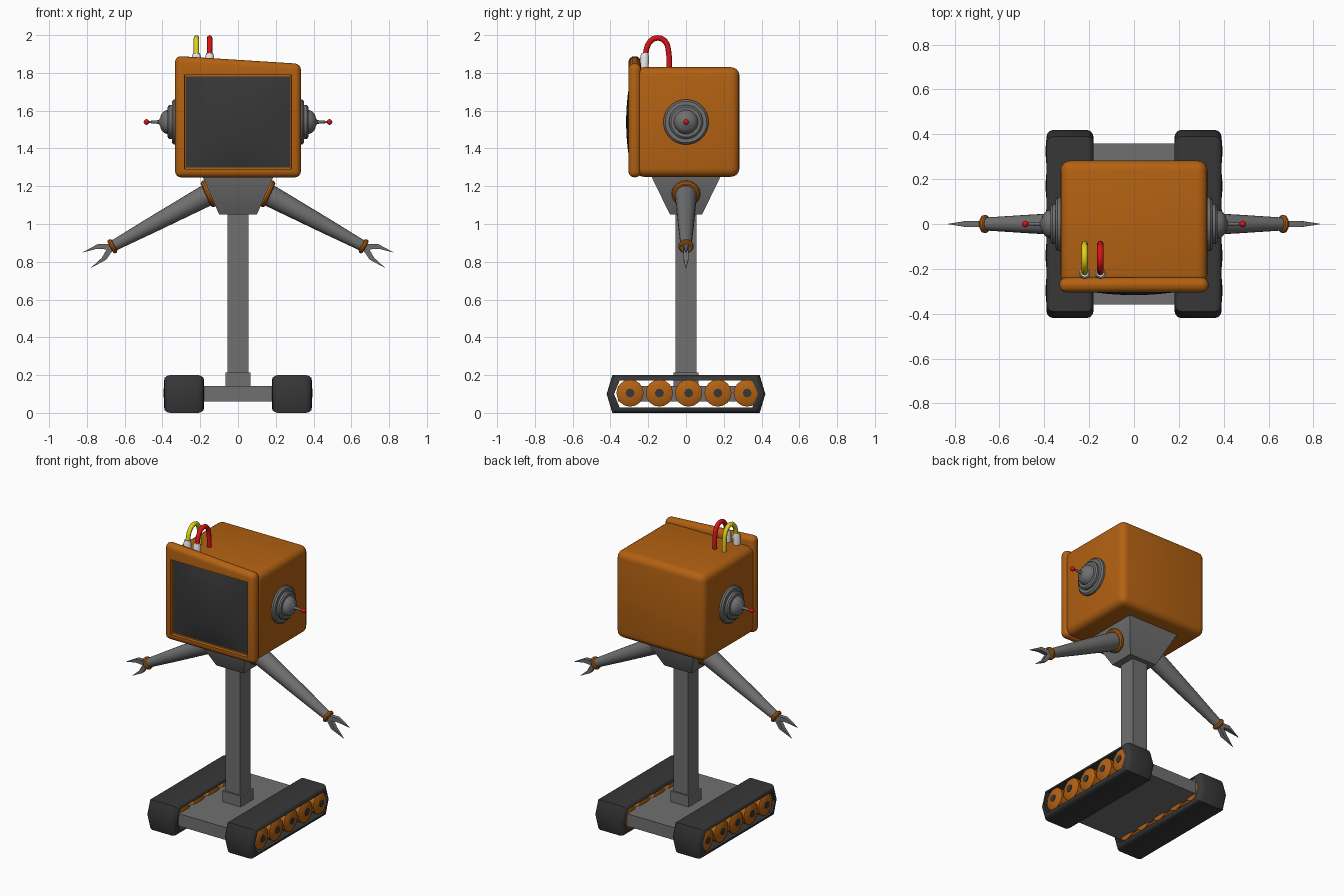
import bpy, bmesh, math
from mathutils import Vector

if "Cube" in bpy.data.objects:
    bpy.data.objects.remove(bpy.data.objects["Cube"])


def mat(name, *rgb):
    m = bpy.data.materials.new(name)
    m.diffuse_color = (*rgb, 1)
    m.use_nodes = True
    m.node_tree.nodes["Principled BSDF"].inputs["Base Color"].default_value = m.diffuse_color
    return m


ORANGE = mat("orange paint", 0.45, 0.12, 0.006)
GREY = mat("grey metal", 0.16, 0.16, 0.16)
DARK = mat("dark rubber", 0.038, 0.038, 0.038)
RED = mat("red", 0.72, 0.006, 0.008)
YELLOW = mat("yellow", 0.75, 0.65, 0.01)
WHITE = mat("white plastic", 0.8, 0.8, 0.8)


def finish(bm, name, material, mirror=False, angle=35):
    bmesh.ops.recalc_face_normals(bm, faces=bm.faces[:])
    me = bpy.data.meshes.new(name)
    bm.to_mesh(me)
    bm.free()
    me.materials.append(material)
    ob = bpy.data.objects.new(name, me)
    bpy.context.collection.objects.link(ob)
    bpy.ops.object.select_all(action='DESELECT')
    ob.select_set(True)
    bpy.context.view_layer.objects.active = ob
    bpy.ops.object.shade_smooth_by_angle(angle=math.radians(angle))
    if mirror:
        ob.modifiers.new("Mirror", 'MIRROR').use_mirror_merge = False
    return ob


def skin(bm, rings, closed=False):
    """Bridge a list of equal vertex rings; cap the ends unless closed."""
    vs = [[bm.verts.new(p) for p in r] for r in rings]
    n = len(vs[0])
    pairs = list(zip(vs, vs[1:])) + ([(vs[-1], vs[0])] if closed else [])
    for a, b in pairs:
        for i in range(n):
            j = (i + 1) % n
            bm.faces.new((a[i], a[j], b[j], b[i]))
    if not closed:
        bm.faces.new(vs[0])
        bm.faces.new(vs[-1])


def lathe(bm, profile, origin, axis, segs=24, closed=False):
    """Turn (distance, radius) pairs about an axis."""
    q = Vector(axis).to_track_quat('Z', 'Y')
    o = Vector(origin)
    angles = [2 * math.pi * i / segs for i in range(segs)]
    skin(bm, [[o + q @ Vector((r * math.cos(a), r * math.sin(a), t)) for a in angles]
              for t, r in profile], closed)


def torus(bm, origin, axis, major, minor):
    prof = [(minor * math.sin(k * math.pi / 5), major + minor * math.cos(k * math.pi / 5))
            for k in range(10)]
    lathe(bm, prof, origin, axis, 24, True)


def rect(hx, hy, z):
    return [(-hx, -hy, z), (hx, -hy, z), (hx, hy, z), (-hx, hy, z)]


def block(bm, lo, hi):
    skin(bm, [[(x, y, z) for x, y in ((lo[0], lo[1]), (hi[0], lo[1]), (hi[0], hi[1]), (lo[0], hi[1]))]
              for z in (lo[2], hi[2])])


def bevel(bm, size, segs):
    bmesh.ops.recalc_face_normals(bm, faces=bm.faces[:])
    bmesh.ops.bevel(bm, geom=bm.edges[:], offset=size, segments=segs, profile=0.5, affect='EDGES')


# Head casing
bm = bmesh.new()
block(bm, (-0.328, -0.27, 1.25), (0.328, 0.283, 1.83))
bevel(bm, 0.045, 4)
finish(bm, "head_casing", ORANGE)

# Screen frame with a slanted top and a recessed opening
bm = bmesh.new()
block(bm, (-0.333, -0.305, 1.247), (0.333, -0.238, 1.89))
for v in bm.verts:
    if v.co.x > 0 and v.co.z > 1.5:
        v.co.z = 1.848
bevel(bm, 0.032, 4)
bm.normal_update()
front = max((f for f in bm.faces if f.normal.y < -0.9), key=lambda f: f.calc_area())
bmesh.ops.inset_individual(bm, faces=[front], thickness=0.012)
for v in front.verts:
    v.co.x = math.copysign(0.284, v.co.x)
    v.co.z = 1.79 if v.co.z > 1.5 else 1.29
bmesh.ops.inset_individual(bm, faces=[front], thickness=0.003, depth=-0.02)
finish(bm, "screen_frame", ORANGE)

# Bulging screen
bm = bmesh.new()
bmesh.ops.create_grid(bm, x_segments=10, y_segments=10, size=1)
for v in bm.verts:
    u, w = v.co.x, v.co.y
    v.co = (0.274 * u, -0.288 - 0.029 * (1 - u * u) * (1 - w * w) ** 0.8, 1.54 + 0.24 * w)
ob = finish(bm, "screen", DARK)
if ob.data.polygons[0].normal.y > 0:
    ob.data.flip_normals()

# Ears with antenna spikes and red tips
bm = bmesh.new()
lathe(bm, [(0.30, 0.12), (0.34, 0.12), (0.35, 0.11), (0.35, 0.09), (0.364, 0.09), (0.372, 0.08),
           (0.372, 0.064), (0.392, 0.058), (0.407, 0.04), (0.413, 0.02), (0.42, 0.01), (0.48, 0.005)],
      (0, 0, 1.54), (1, 0, 0), 28)
finish(bm, "ear", GREY, True)
bm = bmesh.new()
bmesh.ops.create_uvsphere(bm, u_segments=14, v_segments=8, radius=0.015)
bmesh.ops.translate(bm, verts=bm.verts[:], vec=(0.485, 0, 1.54))
finish(bm, "ear_tip", RED, True)

# Cables and their plugs on top of the head
for x, m, label in ((-0.22, YELLOW, "yellow"), (-0.15, RED, "red")):
    cu = bpy.data.curves.new(label + "_cable", 'CURVE')
    cu.dimensions = '3D'
    cu.bevel_depth = 0.0145
    cu.bevel_resolution = 2
    cu.resolution_u = 4
    cu.use_fill_caps = True
    sp = cu.splines.new('BEZIER')
    path = [(-0.218, 1.89), (-0.19, 1.966), (-0.15, 1.985), (-0.11, 1.966), (-0.092, 1.91), (-0.09, 1.81)]
    sp.bezier_points.add(len(path) - 1)
    for p, (y, z) in zip(sp.bezier_points, path):
        p.co = (x, y, z)
        p.handle_left_type = p.handle_right_type = 'AUTO'
    cu.materials.append(m)
    bpy.context.collection.objects.link(bpy.data.objects.new(label + "_cable", cu))
    bm = bmesh.new()
    lathe(bm, [(0, 0.024), (0.065, 0.024), (0.085, 0.018)], (x, -0.222, 1.82), (0, 0.05, 1), 14)
    finish(bm, label + "_plug", WHITE)

# Neck funnel, post, collar and base plate
bm = bmesh.new()
skin(bm, [rect(0.10, 0.085, 1.05), rect(0.185, 0.18, 1.245), rect(0.185, 0.18, 1.26)])
finish(bm, "neck_funnel", GREY)
for name, hx, hy, z0, z1 in (("post", 0.055, 0.055, 0.12, 1.06),
                             ("post_collar", 0.067, 0.067, 0.12, 0.215),
                             ("base_plate", 0.20, 0.36, 0.06, 0.143)):
    bm = bmesh.new()
    skin(bm, [rect(hx, hy, z0), rect(hx, hy, z1)])
    finish(bm, name, GREY)

# Arms with shoulder and wrist rings
shoulder, wrist = Vector((0.15, 0, 1.16)), Vector((0.665, 0, 0.882))
axis = (wrist - shoulder).normalized()
up = Vector((-axis.z, 0, axis.x))
length = (wrist - shoulder).length
bm = bmesh.new()
lathe(bm, [(-0.04, 0.058), (0.04, 0.057), (length * 0.6, 0.042), (length + 0.012, 0.028)], shoulder, axis, 20)
finish(bm, "arm", GREY, True)
bm = bmesh.new()
torus(bm, (0.157, 0, 1.16), (0.91, 0, -0.41), 0.06, 0.016)
finish(bm, "shoulder_ring", ORANGE, True)
bm = bmesh.new()
torus(bm, wrist, axis, 0.028, 0.013)
finish(bm, "wrist_ring", ORANGE, True)

# Two-finger claws: bent profile, tapering to a point
bm = bmesh.new()
for s in (1, -1):
    outline = [(0.0, 0.0, 1), (0.005, 0.018, 1), (0.062, 0.047, 1), (0.158, 0.047, 0.1),
               (0.078, 0.027, 1), (0.035, 0.0, 1)]
    skin(bm, [[wrist + axis * a + up * p * s + Vector((0, side * 0.014 * w, 0)) for a, p, w in outline]
              for side in (-1, 1)])
finish(bm, "claw", GREY, True)

# Tracks: hollow six-sided belt with rounded shoulders
def belt(x, d):
    e = d * 1.4
    return [(x, -0.42 + e, 0.1), (x, -0.39 + e, 0.2 - d), (x, 0.39 - e, 0.2 - d),
            (x, 0.42 - e, 0.1), (x, 0.39 - e, d), (x, -0.39 + e, d)]


bm = bmesh.new()
section = [(0.18, 0.028), (0.183, 0.014), (0.195, 0.004), (0.21, 0), (0.36, 0), (0.377, 0.004),
           (0.388, 0.014), (0.391, 0.028)]
skin(bm, [belt(x, d) for x, d in section], True)
finish(bm, "track_belt", DARK, True, 40)

# Road wheels and dark hubs
wheels, hubs = bmesh.new(), bmesh.new()
for i in range(5):
    c = (0, -0.296 + 0.155 * i, 0.105)
    lathe(wheels, [(0.182, 0.05), (0.188, 0.072), (0.38, 0.072), (0.392, 0.05)], c, (1, 0, 0), 16)
    lathe(hubs, [(0.179, 0.024), (0.395, 0.024)], c, (1, 0, 0), 8)
finish(wheels, "track_wheels", ORANGE, True)
finish(hubs, "wheel_hubs", DARK, True)
